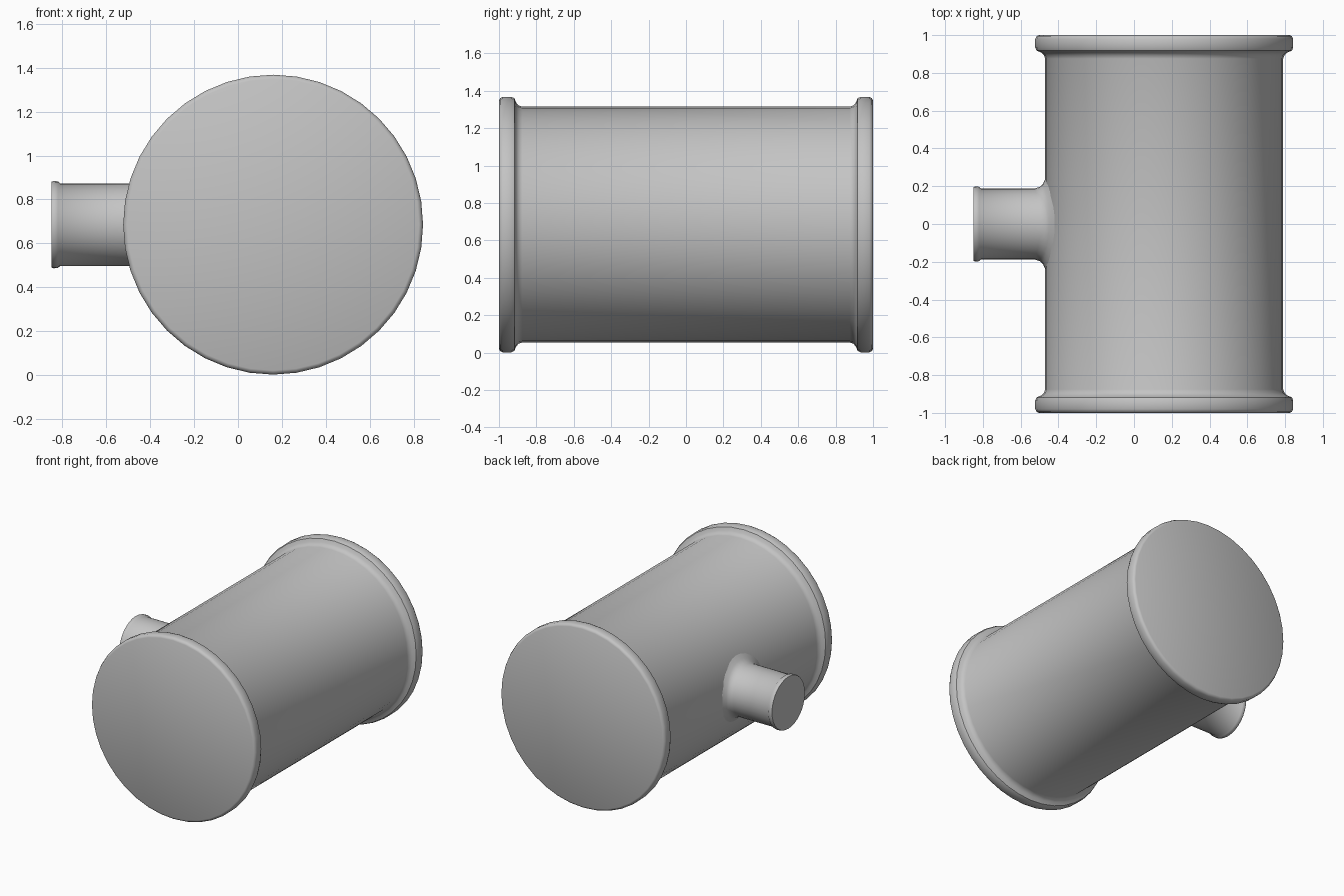
import bpy
import bmesh
from math import sin, cos, tau, sqrt

if "Cube" in bpy.data.objects:
    bpy.data.objects.remove(bpy.data.objects["Cube"])

CX, CZ = 0.16, 0.685      # axis of the main pipe
BODY_R = 0.63
BRANCH_R = 0.188

grey = bpy.data.materials.new("plain grey")
grey.use_nodes = True
grey.diffuse_color = (0.55, 0.55, 0.55, 1)
grey.node_tree.nodes["Principled BSDF"].inputs["Base Color"].default_value = (0.55, 0.55, 0.55, 1)


def loft(name, rings, cap_start, cap_end):
    """Skin a list of point rings, with optional flat end caps."""
    bm = bmesh.new()
    loops = [[bm.verts.new(p) for p in ring] for ring in rings]
    n = len(loops[0])
    for a, b in zip(loops, loops[1:]):
        for i in range(n):
            j = (i + 1) % n
            bm.faces.new((a[i], a[j], b[j], b[i]))
    if cap_start:
        bm.faces.new(loops[0])
    if cap_end:
        bm.faces.new(loops[-1])
    bmesh.ops.recalc_face_normals(bm, faces=bm.faces)
    mesh = bpy.data.meshes.new(name)
    bm.to_mesh(mesh)
    bm.free()
    mesh.materials.append(grey)
    obj = bpy.data.objects.new(name, mesh)
    bpy.context.collection.objects.link(obj)
    bpy.ops.object.select_all(action='DESELECT')
    obj.select_set(True)
    bpy.context.view_layer.objects.active = obj
    bpy.ops.object.shade_smooth_by_angle(angle=0.75)
    return obj


def angles(n):
    return [tau * i / n for i in range(n)]


# Main pipe: rounded flange at each end, flat closed faces
half = [(1.0, 0.664), (0.994, 0.676), (0.98, 0.683), (0.935, 0.683),
        (0.918, 0.676), (0.908, 0.652), (0.895, 0.637), (0.875, BODY_R)]
profile = [(-y, r) for y, r in half] + [(y, r) for y, r in reversed(half)]
loft("main_pipe",
     [[(CX + r * cos(a), y, CZ + r * sin(a)) for a in angles(40)] for y, r in profile],
     True, True)

# Side branch: filleted saddle on the pipe wall, then a straight stub with a small lip
saddle = [(0.26, -0.012), (0.235, 0.002), (0.212, 0.012), (0.197, 0.028), (BRANCH_R, 0.055)]
stub = [(BRANCH_R, -0.81), (0.197, -0.82), (0.199, -0.84), (0.195, -0.85)]
rings = [[(CX - sqrt(BODY_R ** 2 - (r * sin(a)) ** 2) - lift, r * cos(a), CZ + r * sin(a))
          for a in angles(32)] for r, lift in saddle]
rings += [[(x, r * cos(a), CZ + r * sin(a)) for a in angles(32)] for r, x in stub]
loft("side_branch", rings, False, True)
